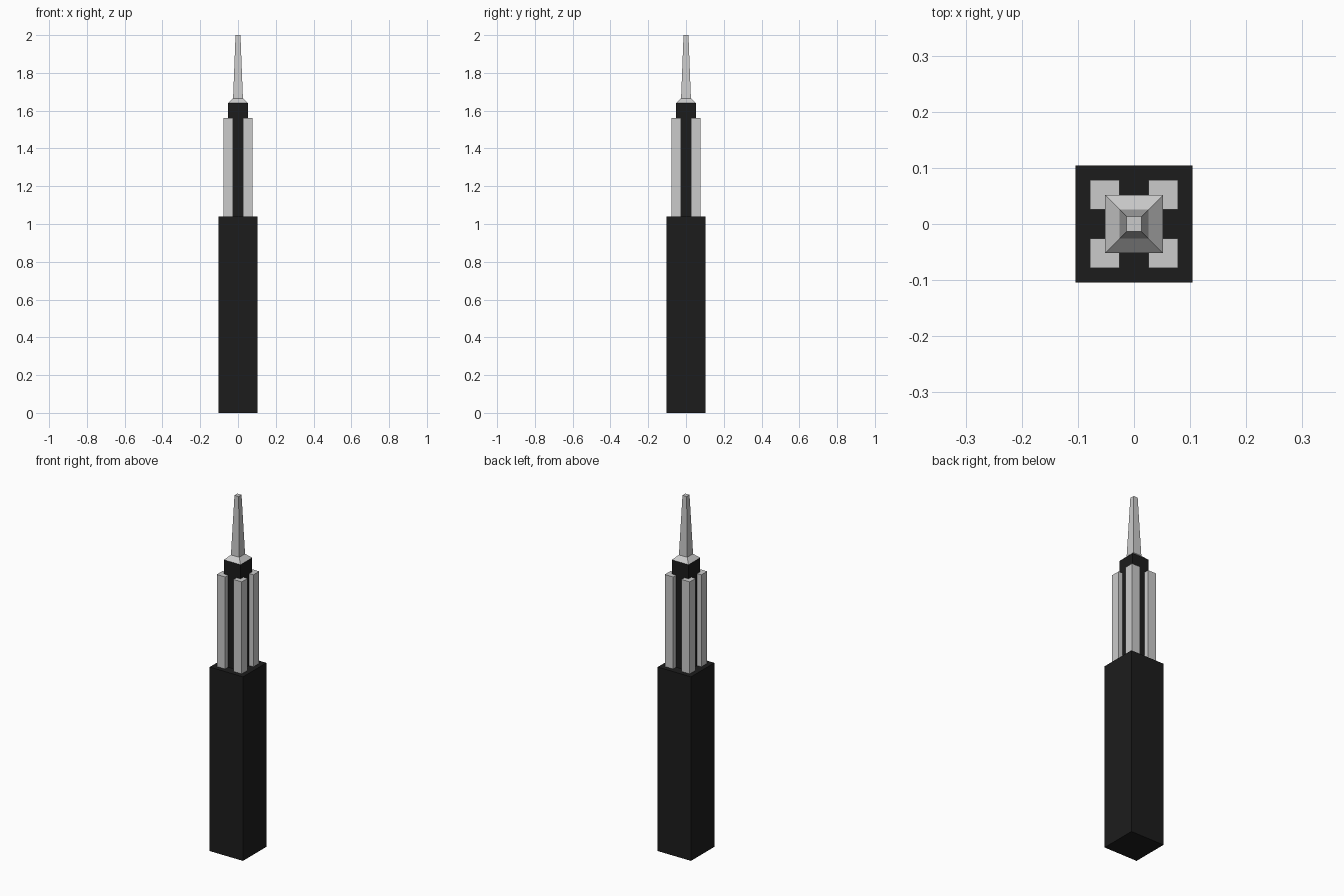
import bpy
import bmesh
from mathutils import Matrix

if "Cube" in bpy.data.objects:
    bpy.data.objects.remove(bpy.data.objects["Cube"])

black = bpy.data.materials.new("black")
black.diffuse_color = (0.012, 0.012, 0.012, 1)
black.use_nodes = True
black.node_tree.nodes["Principled BSDF"].inputs["Base Color"].default_value = black.diffuse_color


def tapered_block(name, z0, z1, half0, half1=None, center=(0, 0), mat=None):
    """Square block from z0 to z1, half0 wide at the bottom and half1 at the top."""
    half1 = half0 if half1 is None else half1
    bm = bmesh.new()
    bmesh.ops.create_cube(bm, size=2)
    for v in bm.verts:
        top = v.co.z > 0
        half = half1 if top else half0
        v.co = (v.co.x * half, v.co.y * half, z1 if top else z0)
    bmesh.ops.transform(bm, matrix=Matrix.Translation((*center, 0)), verts=bm.verts)
    mesh = bpy.data.meshes.new(name)
    bm.to_mesh(mesh)
    bm.free()
    if mat:
        mesh.materials.append(mat)
    obj = bpy.data.objects.new(name, mesh)
    bpy.context.collection.objects.link(obj)
    return obj


# Lower shaft and narrow core
tapered_block("base_shaft", 0, 1.04, 0.104, mat=black)
tapered_block("core", 1.04, 1.64, 0.052, mat=black)

# Four corner pillars wrapped around the core
for side_x, x in (("left", -0.052), ("right", 0.052)):
    for side_y, y in (("front", -0.052), ("back", 0.052)):
        tapered_block(f"{side_y}_{side_x}_pillar", 1.04, 1.56, 0.026, center=(x, y))

# Sloped cap and tapering spire
tapered_block("cap", 1.64, 1.665, 0.052, 0.026)
tapered_block("spire", 1.665, 2.0, 0.026, 0.013)
